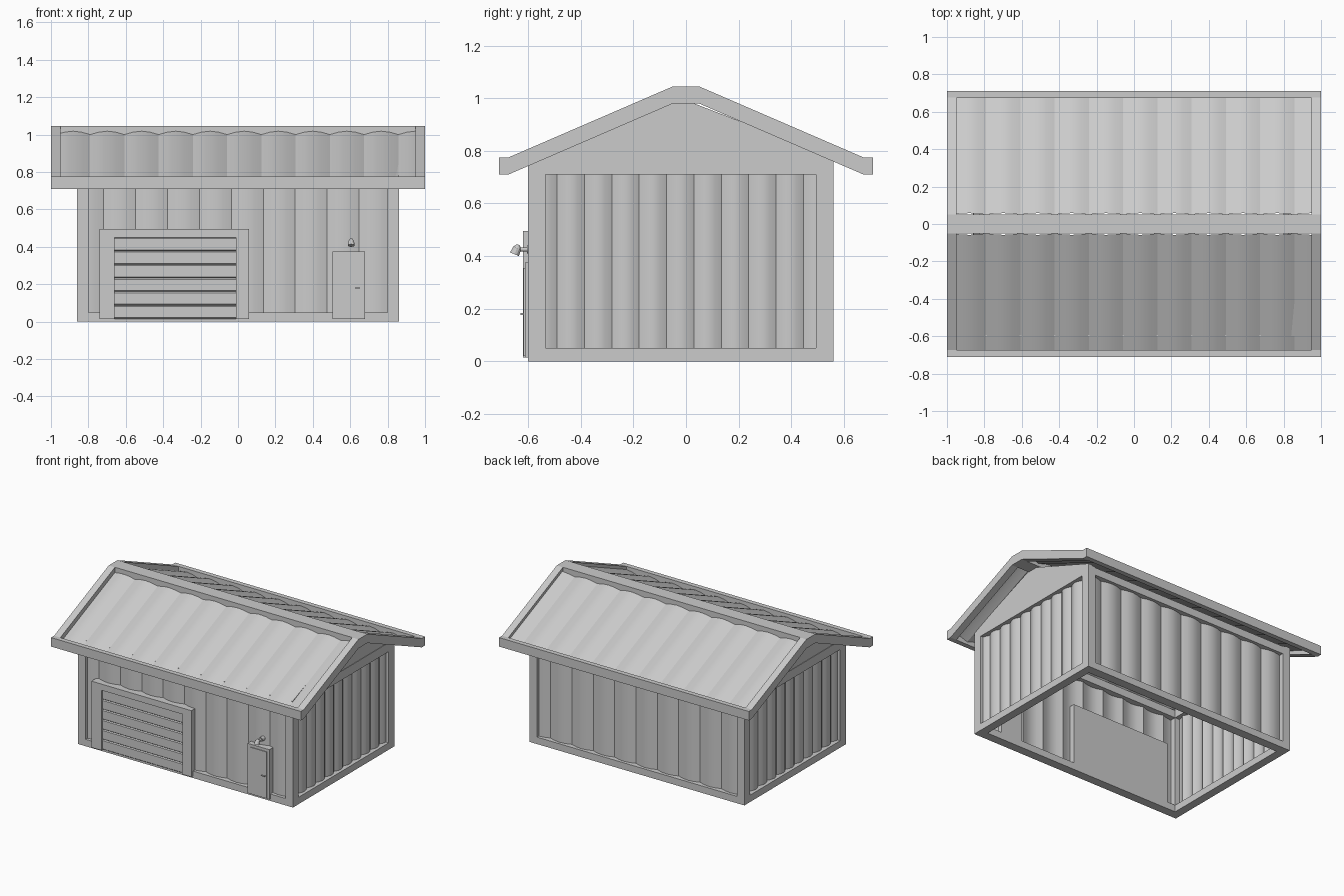
import bpy, bmesh, math
from mathutils import Vector

if "Cube" in bpy.data.objects:
    bpy.data.objects.remove(bpy.data.objects["Cube"])


def mesh_object(name, verts, faces, smooth=False):
    me = bpy.data.meshes.new(name)
    me.from_pydata(verts, [], faces)
    bm = bmesh.new()
    bm.from_mesh(me)
    if not smooth:
        bmesh.ops.recalc_face_normals(bm, faces=bm.faces)
    bm.to_mesh(me)
    bm.free()
    ob = bpy.data.objects.new(name, me)
    bpy.context.collection.objects.link(ob)
    if smooth:
        bpy.ops.object.select_all(action='DESELECT')
        bpy.context.view_layer.objects.active = ob
        ob.select_set(True)
        bpy.ops.object.shade_smooth_by_angle(angle=math.radians(30))
    return ob


def prism(name, profile, x0, x1):
    """Extrude a (y, z) profile along x."""
    n = len(profile)
    verts = [(x, y, z) for x in (x0, x1) for y, z in profile]
    faces = [tuple(range(n)), tuple(range(n, 2 * n))]
    faces += [(i, (i + 1) % n, n + (i + 1) % n, n + i) for i in range(n)]
    return mesh_object(name, verts, faces)


def box(name, x0, x1, y0, y1, z0, z1):
    return prism(name, [(y0, z0), (y1, z0), (y1, z1), (y0, z1)], x0, x1)


def corrugated(name, origin, u, v, length, period, first, depth=0.02):
    """Scalloped sheet: runs along unit u, extends by v, bulges along u x v."""
    origin, u, v = Vector(origin), Vector(u), Vector(v)
    normal = u.cross(v).normalized()
    step = period / 4
    k0 = math.ceil(-first / step - 1e-6)
    ts = [0.0]
    k = k0
    while first + k * step < length - 1e-4:
        if first + k * step > 1e-4:
            ts.append(first + k * step)
        k += 1
    ts.append(length)
    verts = []
    for t in ts:
        h = abs(math.sin(math.pi * (t - first) / period)) * depth
        p = origin + u * t + normal * h
        verts += [p, p + v]
    faces = [(2 * i, 2 * i + 2, 2 * i + 3, 2 * i + 1) for i in range(len(ts) - 1)]
    return mesh_object(name, verts, faces, smooth=True)


def round_part(name, p0, p1, r0, r1, sides=12):
    p0, p1 = Vector(p0), Vector(p1)
    bm = bmesh.new()
    bmesh.ops.create_cone(bm, cap_ends=True, segments=sides, radius1=r0, radius2=r1,
                          depth=(p1 - p0).length)
    me = bpy.data.meshes.new(name)
    bm.to_mesh(me)
    bm.free()
    ob = bpy.data.objects.new(name, me)
    bpy.context.collection.objects.link(ob)
    ob.location = (p0 + p1) / 2
    ob.rotation_euler = (p1 - p0).to_track_quat('Z', 'Y').to_euler()
    return ob


X, YF, YB, T = 0.86, -0.60, 0.56, 0.065   # wall extents and frame thickness

# Wall frame: corner posts, sills and top beams
for sx in (-1, 1):
    side = "right" if sx > 0 else "left"
    xa, xb = sorted((sx * X, sx * (X - 0.06)))
    box(f"front_{side}_post", xa, xb, YF, YF + T, 0.0, 0.75)
    box(f"back_{side}_post", xa, xb, YB - T, YB, 0.0, 0.77)
    box(f"{side}_sill", xa, xb, YF + T, YB - T, 0.0, 0.05)
    box(f"{side}_top_beam", xa, xb, YF + T, YB - T, 0.71, 0.775)
    # Flat gable infill
    xg = sorted((sx * X, sx * (X - 0.04)))
    prism(f"{side}_gable", [(YF, 0.742), (YF, 0.768), (-0.02, 1.0), (YB, 0.775), (YB, 0.742)],
          xg[0] + 0.003, xg[1] - 0.003)
for label, y0 in (("front", YF), ("back", YB - T)):
    box(f"{label}_sill", -X + 0.06, X - 0.06, y0, y0 + T, 0.0, 0.05)
    box(f"{label}_top_beam", -X + 0.06, X - 0.06, y0, y0 + T, 0.71, 0.765)

# Corrugated wall sheets, recessed inside the frame
up = (0, 0, 0.70)
corrugated("front_wall_sheet", (-0.82, YF + 0.04, 0.03), (1, 0, 0), up, 1.64, 0.171, 0.10)
corrugated("back_wall_sheet", (0.82, YB - 0.04, 0.03), (-1, 0, 0), up, 1.64, 0.171, 0.10)
corrugated("right_wall_sheet", (X - 0.04, -0.55, 0.03), (0, 1, 0), up, 1.07, 0.104, 0.06)
corrugated("left_wall_sheet", (-X + 0.04, 0.52, 0.03), (0, -1, 0), up, 1.07, 0.104, 0.07)

# Roof frame: gable trims, eave boards and ridge cap
half = [(0.05, 1.045), (0.675, 0.775), (0.71, 0.775), (0.71, 0.71), (0.675, 0.71), (0.05, 0.98)]
trim = half + [(-y, z) for y, z in reversed(half)]
prism("right_gable_trim", trim, 0.95, 1.0)
prism("left_gable_trim", trim, -1.0, -0.95)
box("ridge_cap", -0.95, 0.95, -0.05, 0.05, 0.98, 1.045)
box("front_eave_board", -0.95, 0.95, -0.71, -0.675, 0.71, 0.775)
box("back_eave_board", -0.95, 0.95, 0.675, 0.71, 0.71, 0.775)

# Corrugated roof sheets
corrugated("front_roof_sheet", (-0.95, -0.675, 0.73), (1, 0, 0), (0, 0.625, 0.27), 1.9, 0.183, 0.16)
corrugated("back_roof_sheet", (0.95, 0.675, 0.73), (-1, 0, 0), (0, -0.625, 0.27), 1.9, 0.183, 0.093)

# Garage door: frame, backing and horizontal slats
box("garage_frame_left", -0.74, -0.66, -0.62, -0.54, 0.015, 0.495)
box("garage_frame_right", -0.01, 0.06, -0.62, -0.54, 0.015, 0.495)
box("garage_frame_top", -0.66, -0.01, -0.62, -0.54, 0.45, 0.495)
box("garage_door_backing", -0.66, -0.01, -0.60, -0.54, 0.015, 0.45)
slats = 6
pitch = (0.45 - 0.015) / slats
for i in range(slats):
    z = 0.015 + i * pitch
    prism(f"garage_slat_{i + 1}", [(-0.60, z), (-0.607, z + 0.006), (-0.607, z + pitch - 0.006),
                                   (-0.60, z + pitch)], -0.66, -0.01)

# Side entrance door with raised leaf and handle
box("entrance_door_frame", 0.505, 0.68, -0.612, -0.54, 0.015, 0.375)
box("entrance_door_leaf", 0.525, 0.66, -0.617, -0.61, 0.02, 0.355)
box("door_handle_stem", 0.646, 0.652, -0.626, -0.616, 0.177, 0.183)
box("door_handle", 0.625, 0.652, -0.63, -0.624, 0.177, 0.183)

# Lamp above the entrance: plate, arm and hooded shade
round_part("lamp_plate", (0.605, -0.575, 0.425), (0.605, -0.605, 0.425), 0.016, 0.016)
round_part("lamp_arm", (0.605, -0.60, 0.425), (0.605, -0.64, 0.425), 0.007, 0.007)
round_part("lamp_shade", (0.605, -0.652, 0.407), (0.605, -0.642, 0.430), 0.018, 0.016)
round_part("lamp_shade_top", (0.605, -0.642, 0.430), (0.605, -0.637, 0.443), 0.016, 0.006)
